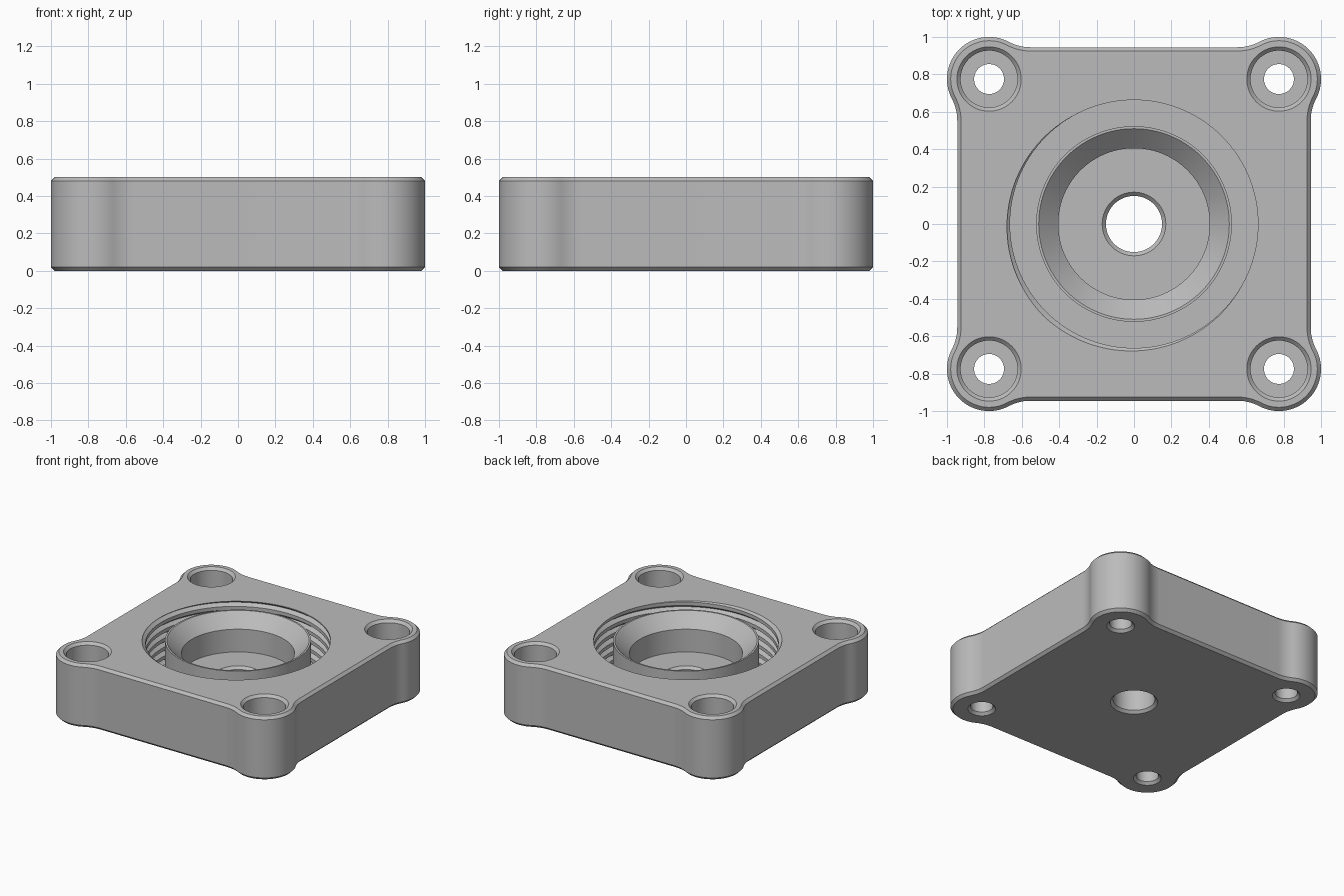
import bpy, bmesh
from math import sin, cos, pi, sqrt, atan2, floor

if "Cube" in bpy.data.objects:
    bpy.data.objects.remove(bpy.data.objects["Cube"], do_unlink=True)

HEIGHT, CHAMFER = 0.5, 0.02
LOBE_C, LOBE_R, EDGE, FILLET = 0.775, 0.225, 0.945, 0.25

grey = bpy.data.materials.new("machined_grey")
grey.use_nodes = True
colour = (0.5, 0.5, 0.5, 1)
grey.diffuse_color = colour
grey.node_tree.nodes["Principled BSDF"].inputs["Base Color"].default_value = colour


def make_object(name, bm):
    bmesh.ops.remove_doubles(bm, verts=bm.verts, dist=1e-5)
    bmesh.ops.recalc_face_normals(bm, faces=bm.faces)
    mesh = bpy.data.meshes.new(name)
    bm.to_mesh(mesh)
    bm.free()
    mesh.materials.append(grey)
    obj = bpy.data.objects.new(name, mesh)
    bpy.context.collection.objects.link(obj)
    return obj


def arc(cx, cy, r, a, b, steps):
    return [(cx + r * cos(a + (b - a) * i / steps),
             cy + r * sin(a + (b - a) * i / steps)) for i in range(steps + 1)]


def outline(inset):
    """Square with round corner lobes blended into the sides."""
    up = EDGE + FILLET
    along = LOBE_C - sqrt((LOBE_R + FILLET) ** 2 - (up - LOBE_C) ** 2)
    lean = atan2(up - LOBE_C, along - LOBE_C)
    f, r = FILLET + inset, LOBE_R - inset
    corner = arc(up, along, f, pi, 1.5 * pi - lean, 10)
    # lobe sweeps between the two tangent directions
    corner = (arc(up, along, f, pi, pi + (pi / 2 - lean), 10)
              + arc(LOBE_C, LOBE_C, r, pi / 2 - lean, lean, 36)[1:-1]
              + arc(along, up, f, lean - pi, -pi / 2, 10))
    points = []
    for q in range(4):
        c, s = round(cos(q * pi / 2)), round(sin(q * pi / 2))
        points += [(c * x - s * y, s * x + c * y) for x, y in corner]
    return points


def bridge(bm, rings, closed_profile=False):
    """Skin successive closed rings of vertices."""
    pairs = list(zip(rings, rings[1:]))
    if closed_profile:
        pairs.append((rings[-1], rings[0]))
    for a, b in pairs:
        n = len(a)
        for i in range(n):
            j = (i + 1) % n
            bm.faces.new((a[i], a[j], b[j], b[i]))


def lathe(bm, profile, cx=0, cy=0, steps=96):
    rings = [[bm.verts.new((cx + r * cos(2 * pi * i / steps),
                            cy + r * sin(2 * pi * i / steps), z))
              for i in range(steps)] for r, z in profile]
    bridge(bm, rings)
    bm.faces.new(rings[0])
    bm.faces.new(rings[-1])


# Plate body with chamfered rims
bm = bmesh.new()
levels = [(0, CHAMFER), (CHAMFER, 0), (HEIGHT - CHAMFER, 0), (HEIGHT, CHAMFER)]
rings = [[bm.verts.new((x, y, z)) for x, y in outline(d)] for z, d in levels]
bridge(bm, rings)
bm.faces.new(rings[0])
bm.faces.new(rings[-1])
body = make_object("flange_body", bm)

# Central bore: through hole, round pocket and conical mouth
bm = bmesh.new()
lathe(bm, [(0.18, -0.01), (0.15, 0.02), (0.15, 0.2), (0.17, 0.22),
           (0.405, 0.22), (0.405, 0.4), (0.52, 0.51)])

# Counterbored corner bolt holes
for sx in (-1, 1):
    for sy in (-1, 1):
        lathe(bm, [(0.11, -0.01), (0.08, 0.02), (0.08, 0.2), (0.152, 0.2),
                   (0.152, 0.48), (0.182, 0.51)],
              sx * LOBE_C, sy * LOBE_C, 64)

# Ring channel around the boss, with a helical thread on its outer wall
PITCH, CREST, ROOT = 0.07, 0.663, 0.69
LOW, TOP, BOSS_R, STEPS = 0.12, 0.55, 0.523, 120
KEYS = (0, 0.4, 0.7)
START = HEIGHT - PITCH * 8.325


def thread_radius(z, turn):
    p = (z - START) / PITCH - turn
    p -= floor(p)
    depth = max(0, 1 - abs(p - 0.7) / 0.3)
    return CREST + (ROOT - CREST) * depth


columns = []
for i in range(STEPS + 1):
    turn = i / STEPS
    profile = [(BOSS_R, LOW)]
    for k in range(-1, 12):
        for key in KEYS:
            z = min(TOP, max(LOW, START + PITCH * (k + key + turn)))
            profile.append((thread_radius(z, turn), z))
    profile.append((BOSS_R, TOP))
    a = 2 * pi * turn
    columns.append([bm.verts.new((r * cos(a), r * sin(a), z)) for r, z in profile])
bridge(bm, columns)
cutter = make_object("bore_cutter", bm)
cutter.hide_render = True

# Cut every opening in one pass, then discard the cutter
cut = body.modifiers.new("openings", "BOOLEAN")
cut.operation, cut.solver, cut.object = "DIFFERENCE", "EXACT", cutter
bpy.context.view_layer.objects.active = body
body.select_set(True)
bpy.ops.object.modifier_apply(modifier=cut.name)
bpy.data.objects.remove(cutter, do_unlink=True)

# Smooth round walls, crisp edges
bpy.ops.object.select_all(action="DESELECT")
body.select_set(True)
bpy.ops.object.shade_smooth_by_angle(angle=pi / 6)
